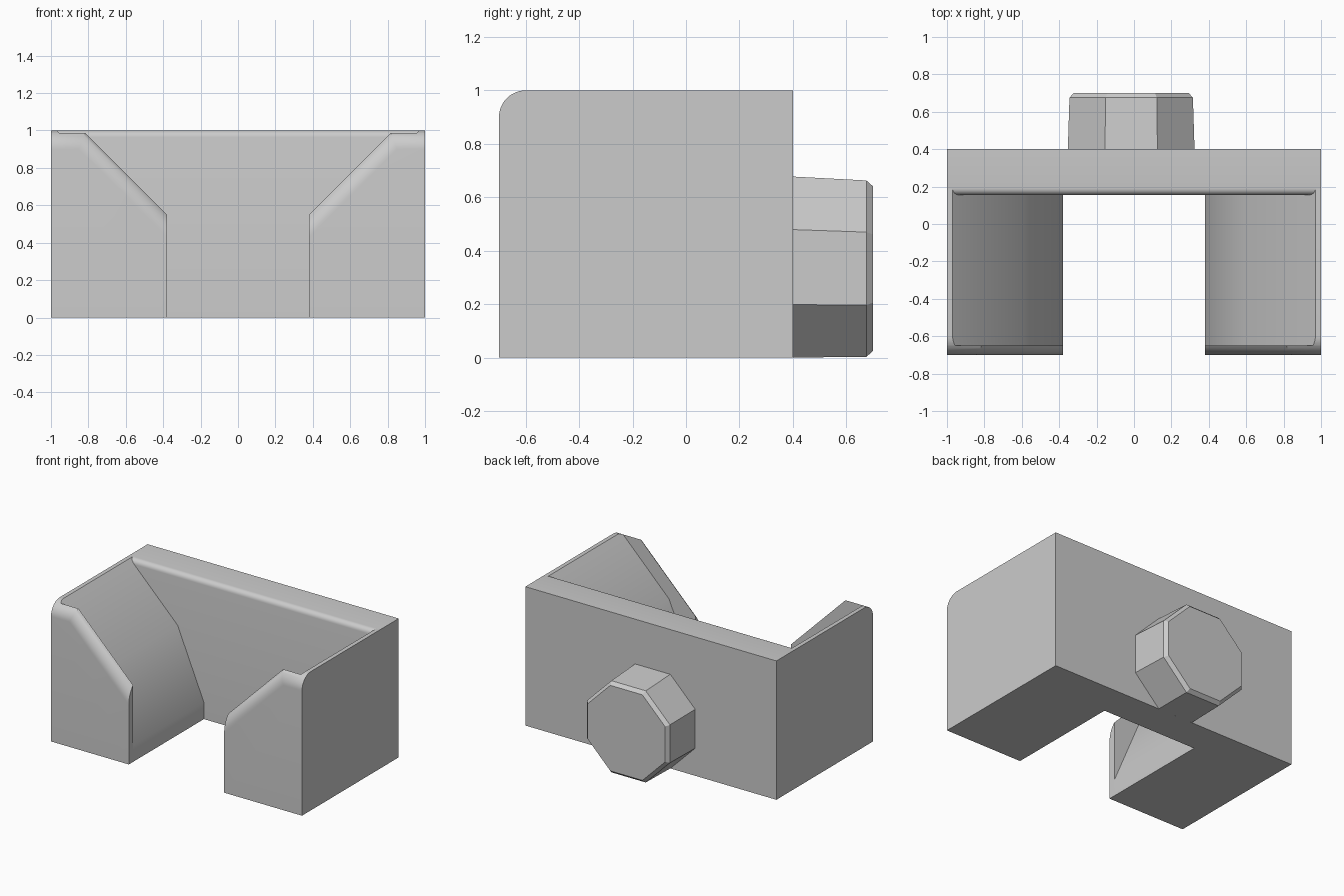
import bpy, bmesh, math

cube = bpy.data.objects.get("Cube")
if cube:
    bpy.data.objects.remove(cube, do_unlink=True)

grey = bpy.data.materials.new("plain grey")
grey.use_nodes = True
colour = (0.6, 0.6, 0.6, 1)
grey.diffuse_color = colour
grey.node_tree.nodes["Principled BSDF"].inputs["Base Color"].default_value = colour


def loft(name, sections, mirror=False):
    """Skin a row of equal-length point rings and cap both ends."""
    bm = bmesh.new()
    rings = [[bm.verts.new(p) for p in ring] for ring in sections]
    for a, b in zip(rings, rings[1:]):
        for i in range(len(a)):
            j = (i + 1) % len(a)
            bm.faces.new((a[i], a[j], b[j], b[i]))
    bm.faces.new(rings[0])
    bm.faces.new(rings[-1])
    bmesh.ops.recalc_face_normals(bm, faces=bm.faces)
    mesh = bpy.data.meshes.new(name)
    bm.to_mesh(mesh)
    bm.free()
    obj = bpy.data.objects.new(name, mesh)
    bpy.context.collection.objects.link(obj)
    mesh.materials.append(grey)
    if mirror:
        obj.modifiers.new("Mirror", 'MIRROR')
    bpy.ops.object.select_all(action='DESELECT')
    obj.select_set(True)
    bpy.context.view_layer.objects.active = obj
    bpy.ops.object.shade_smooth_by_angle(angle=math.radians(30))
    return obj


# The top front edge is rounded: y position and drop along the arc
R = 0.1


def arc(start, end, steps):
    angles = [math.radians(start + (end - start) * i / steps) for i in range(steps + 1)]
    return [(-0.7 + R - R * math.cos(a), R - R * math.sin(a)) for a in angles]


# Raised front lips, sloped towards the opening
def lip_section(y, d):
    pts = [(1, 0), (1, 1 - d), (0.81 + 0.414 * d, 1 - d), (0.38, 0.57 - 1.414 * d), (0.38, 0)]
    return [(x, y, z) for x, z in pts]


loft("front_lips", [lip_section(y, d) for y, d in arc(0, 60, 8)], mirror=True)


# Side arms behind the lips, hollowed in two slopes
def arm_section(y, d):
    pts = [(1, 0), (1, 1 - d), (0.97 - d, 1 - d), (0.59, 0.62), (0.38, 0.12), (0.38, 0)]
    return [(x, y, z) for x, z in pts]


loft("side_arms", [arm_section(y, d) for y, d in arc(60, 90, 4) + [(0.19, 0)]], mirror=True)

# Back plate with a softened top front edge
r = 0.035
plate = [(0.4, 0), (0.4, 1)]
for i in range(7):
    a = math.radians(90 * i / 6)
    plate.append((0.155 + r - r * math.sin(a), 1 - r + r * math.cos(a)))
plate.append((0.155, 0))
loft("back_plate", [[(x, y, z) for y, z in plate] for x in (-1, 1)])


# Tapered octagonal knob on the back
def octagon(y, apothem, cz):
    rad = apothem / math.cos(math.pi / 8)
    angles = [math.pi / 8 + i * math.pi / 4 for i in range(8)]
    return [(-0.015 + rad * math.cos(a), y, cz + rad * math.sin(a)) for a in angles]


loft("rear_knob", [octagon(0.39, 0.339, 0.339), octagon(0.675, 0.33, 0.333),
                   octagon(0.7, 0.308, 0.333)])
